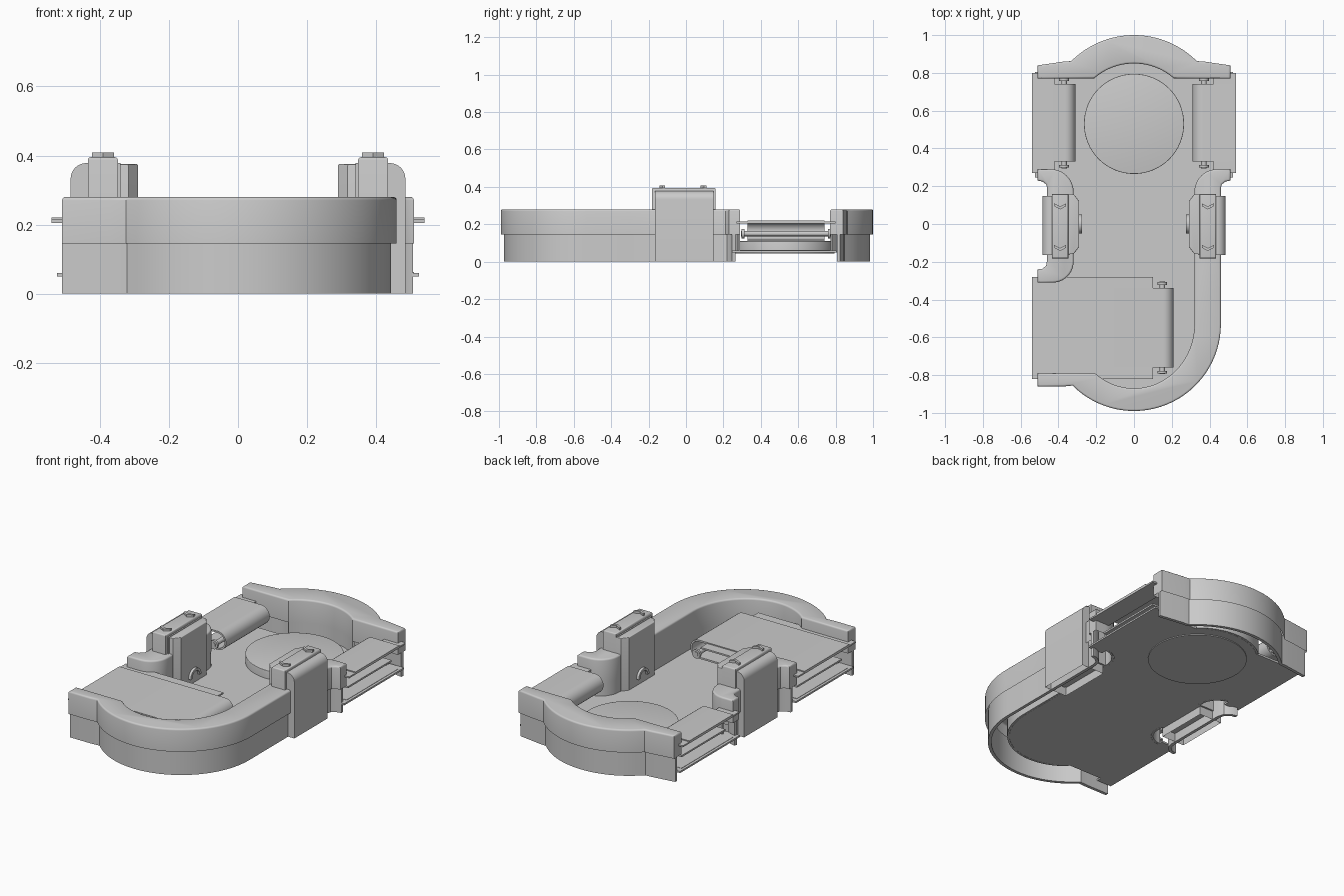
import bpy, bmesh
from math import cos, sin, radians, hypot

if "Cube" in bpy.data.objects:
    bpy.data.objects.remove(bpy.data.objects["Cube"])


def finish(name, bm):
    bmesh.ops.recalc_face_normals(bm, faces=bm.faces)
    me = bpy.data.meshes.new(name)
    bm.to_mesh(me)
    bm.free()
    ob = bpy.data.objects.new(name, me)
    bpy.context.collection.objects.link(ob)
    bpy.ops.object.select_all(action='DESELECT')
    ob.select_set(True)
    bpy.context.view_layer.objects.active = ob
    bpy.ops.object.shade_smooth_by_angle(angle=radians(35))
    return ob


def prism(name, pts, lo, hi, axis='z', bevel=0, open_bottom=False):
    """Extrude an outline: (x, y) along z, (x, z) along y, or (y, z) along x."""
    put = {'z': lambda a, b, t: (a, b, t), 'y': lambda a, b, t: (a, t, b),
           'x': lambda a, b, t: (t, a, b)}[axis]
    bm = bmesh.new()
    low = [bm.verts.new(put(a, b, lo)) for a, b in pts]
    top = [bm.verts.new(put(a, b, hi)) for a, b in pts]
    n = len(pts)
    for i in range(n):
        j = (i + 1) % n
        bm.faces.new((low[i], low[j], top[j], top[i]))
    bottom = bm.faces.new(low[::-1])
    cap = bm.faces.new(top)
    bmesh.ops.recalc_face_normals(bm, faces=bm.faces)
    if open_bottom:
        if axis == 'z':
            bm.faces.remove(bottom)
        else:
            under = [f for f in bm.faces if f.normal.z < -0.9 and f.calc_center_median().z < 0.001]
            bmesh.ops.delete(bm, geom=under, context='FACES')
    if bevel:
        bmesh.ops.bevel(bm, geom=list(cap.edges), offset=bevel, segments=3,
                        profile=0.5, affect='EDGES')
    return finish(name, bm)


def arc(cx, cy, rx, a0, a1, n=10, ry=None):
    ry = ry or rx
    return [(cx + rx * cos(radians(a0 + (a1 - a0) * i / n)),
             cy + ry * sin(radians(a0 + (a1 - a0) * i / n))) for i in range(n + 1)]


def offset(path, d):
    """Shift an open path sideways, positive to its left."""
    out = []
    for i, (x, y) in enumerate(path):
        a, b = path[max(i - 1, 0)], path[min(i + 1, len(path) - 1)]
        dx, dy = b[0] - a[0], b[1] - a[1]
        k = d / hypot(dx, dy)
        out.append((x - dy * k, y + dx * k))
    return out


def box(name, x0, x1, y0, y1, z0, z1, bevel=0):
    x0, x1 = sorted((x0, x1))
    return prism(name, [(x0, y0), (x1, y0), (x1, y1), (x0, y1)], z0, z1, bevel=bevel)


# Plan outlines of the three rim walls: outer path, inner path, inward side
right_out = [(.51, .23), (.485, .225), (.465, .21), (.46, .19), (.46, -.3)] \
    + arc(0, -.53, .46, 0, -135, 32) + [(-.37, -.86), (-.51, -.86)]
right_in = [(.51, .29)] + arc(.44, .17, .12, 90, 180) \
    + arc(0, -.53, .32, 0, -130, 28, ry=.34) + [(-.51, -.79)]
left_out = [(-.51, .23), (-.485, .225), (-.465, .21), (-.46, .19),
            (-.46, -.19), (-.465, -.22), (-.485, -.237), (-.51, -.24)]
left_in = [(-.51, .29)] + arc(-.44, .17, .12, 90, 0) \
    + arc(-.43, -.2, .11, 0, -90) + [(-.51, -.31)]
rear_out = [(-.51, .84), (-.37, .86)] + arc(0, .53, .47, 135, 45, 26) + [(.37, .86), (.51, .84)]
rear_in = [(-.51, .77)] + arc(0, .53, .32, 131, 49, 20) + [(.51, .77)]

for side, outer, inner, s in (('right', right_out, right_in, -1),
                              ('left', left_out, left_in, 1),
                              ('rear', rear_out, rear_in, -1)):
    # Upper rim, thin recessed skirt below it, and inner wall down to the floor
    prism(side + '_rim', outer + inner[::-1], .145, .28, bevel=.01, open_bottom=True)
    prism(side + '_skirt', offset(outer, s * .016) + offset(outer, s * .034)[::-1], 0, .18)
    core = [p for p in inner if p[0] * p[0] < .445 ** 2]
    prism(side + '_inner_wall', offset(core, -s * .001) + offset(core, -s * .012)[::-1], .05, .18)

# Floor plate follows the inner paths, with sills at the side openings
prism('floor', rear_in[::-1] + left_in + right_in[::-1], .05, .062)
for s in (1, -1):
    box('rear_sill', s * .43, s * .525, .245, .805, .05, .06)
box('front_sill', -.525, -.43, -.82, -.28, .05, .06)

# Round turntable in the rear bay
prism('turntable', arc(0, .53, .265, 0, 354.375, 63), .045, .11, bevel=.003)


# Rolled ramps with bearing plate and axle
def ramp(name, s, x_in, y0, y1):
    r, t, zc = .055, .01, .165
    c = x_in + r
    prof = [(.54, zc + r)] + arc(c, zc, r, 90, 270, 14) + [(.49, zc - r), (.49, zc - r + t)] \
        + arc(c, zc, r - t, 270, 90, 14) + [(.54, zc + r - t)]
    prism(name + '_ramp', [(s * x, z) for x, z in prof], y0, y1, 'y')
    box(name + '_bearing_plate', s * (c + .055), s * .54, y0 - .06, y1 + .06, .205, .214)
    cx = s * (c + .005)
    prism(name + '_axle', arc(cx, .15, .014, 0, 345, 23), y0 - .035, y1 + .035, 'y')
    for y in (y0 - .032, y1 + .018):
        prism(name + '_axle_knob', arc(cx, .15, .026, 0, 345, 23), y, y + .014, 'y')


ramp('rear_right', 1, .31, .33, .74)
ramp('rear_left', -1, .31, .33, .74)
ramp('front_left', -1, -.21, -.76, -.34)

# Side posts: hollow body, inner panel, strap, chevron buttons and arched handle
for s, side in ((1, 'right'), (-1, 'left')):
    body = [(.34, 0), (.485, 0)] + arc(.44, .333, .045, 0, 90, 8) + [(.34, .378)]
    prism(side + '_post_body', [(s * x, z) for x, z in body], -.165, .148, 'y', open_bottom=True)
    panel = [(.36, -.157), (.318, -.157), (.29, -.12), (.29, .12), (.318, .157), (.36, .157)]
    prism(side + '_post_panel', [(s * x, y) for x, y in panel], .05, .375, bevel=.004)
    box(side + '_post_strap', s * .348, s * .435, -.182, .158, .05, .395, .008)
    for y in (-.125, .095):
        chev = [(-.032, .014), (0, -.002), (.032, .014), (.032, 0), (0, -.018), (-.032, 0)]
        prism(side + '_button', [(s * .391 + a, y + b) for a, b in chev], .39, .408)
    arch = arc(0, .1, .05, 0, 180, 14) + arc(0, .1, .036, 180, 0, 14)
    xs = sorted((s * .275, s * .295))
    prism(side + '_handle', arch, xs[0], xs[1], 'x')
